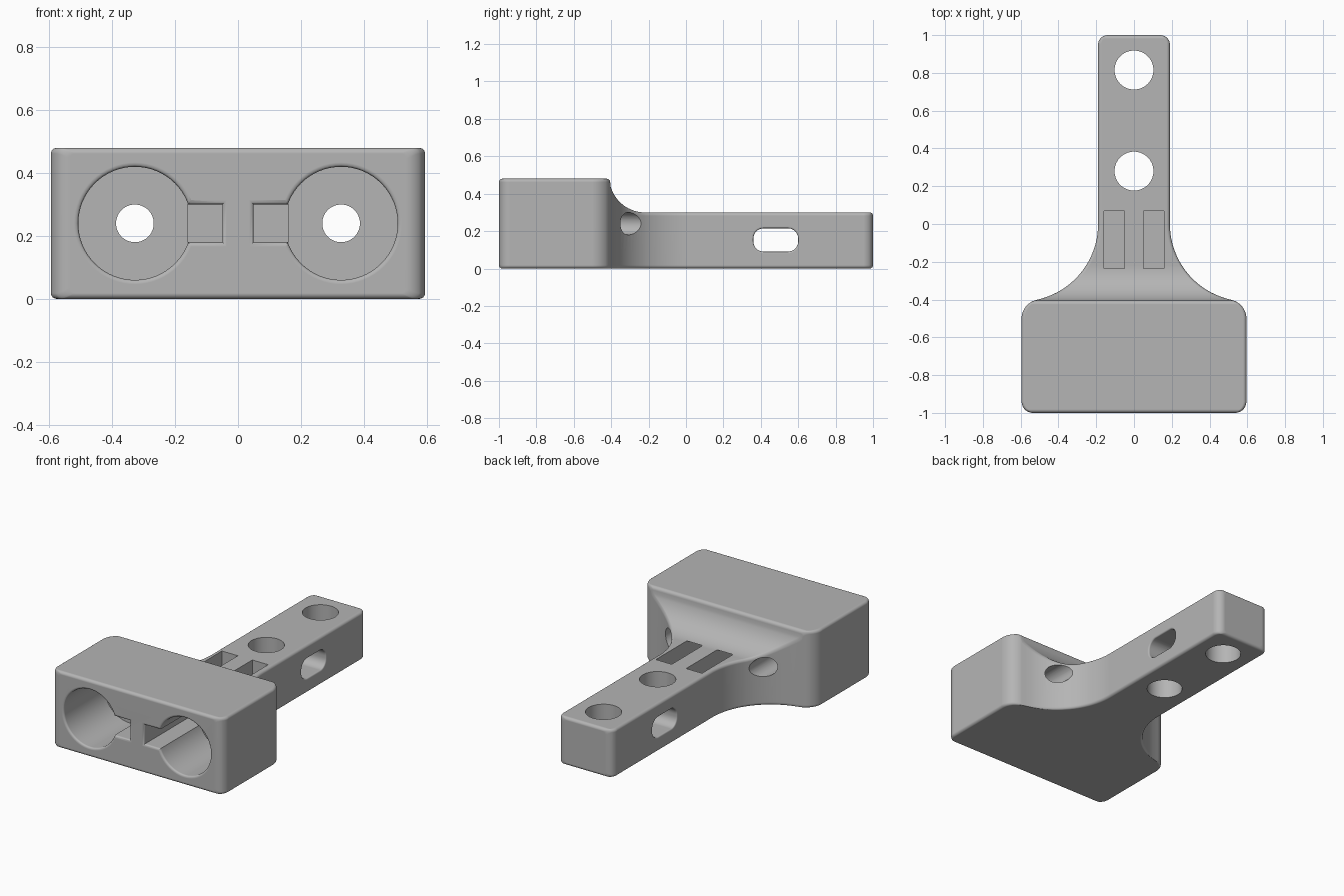
import bpy, bmesh, math

if "Cube" in bpy.data.objects:
    bpy.data.objects.remove(bpy.data.objects["Cube"])

grey = bpy.data.materials.new("plain_grey")
grey.use_nodes = True
grey.diffuse_color = (0.46, 0.46, 0.46, 1)
grey.node_tree.nodes["Principled BSDF"].inputs["Base Color"].default_value = grey.diffuse_color


def loft(name, sections):
    """Skin a closed solid through loops of equal length."""
    bm = bmesh.new()
    rings = [[bm.verts.new(p) for p in loop] for loop in sections]
    n = len(rings[0])
    for a, b in zip(rings, rings[1:]):
        for i in range(n):
            j = (i + 1) % n
            bm.faces.new((a[i], a[j], b[j], b[i]))
    bm.faces.new(rings[0])
    bm.faces.new(rings[-1])
    bmesh.ops.recalc_face_normals(bm, faces=bm.faces)
    mesh = bpy.data.meshes.new(name)
    bm.to_mesh(mesh)
    bm.free()
    mesh.materials.append(grey)
    obj = bpy.data.objects.new(name, mesh)
    bpy.context.collection.objects.link(obj)
    return obj


def rounded_rect(u0, u1, v0, v1, r, steps=6):
    """2D rounded rectangle, one arc per corner."""
    pts = []
    corners = ((u1 - r, v1 - r), (u0 + r, v1 - r), (u0 + r, v0 + r), (u1 - r, v0 + r))
    for k, (cu, cv) in enumerate(corners):
        for i in range(steps + 1):
            a = math.pi / 2 * (k + i / steps)
            pts.append((cu + r * math.cos(a), cv + r * math.sin(a)))
    return pts


def circle(u, v, r, n=64):
    return [(u + r * math.cos(2 * math.pi * i / n), v + r * math.sin(2 * math.pi * i / n))
            for i in range(n)]


def arc(r, d):
    return math.sqrt(max(r * r - d * d, 0))


# Body outline: half width and height along the length
def half_width(y):
    if y < -0.94:
        return 0.535 + arc(0.06, y + 0.94)
    if y < -0.5:
        return 0.595
    if y < -0.403:
        return 0.495 + arc(0.1, y + 0.5)
    if y < 0:
        return 0.6 - arc(0.41, y)
    return 0.19 if y < 0.95 else 0.14 + arc(0.05, y - 0.95)


def end_drop(y):
    d = max(abs(y) - 0.982, 0)
    return 0.018 - arc(0.018, d)


def top(y):
    if y < -0.425:
        z = 0.48
    elif y <= -0.405:
        z = 0.46 + arc(0.02, y + 0.425)
    elif y < -0.22:
        z = 0.49 - arc(0.19, y + 0.22)
    else:
        z = 0.3
    return z - end_drop(y)


# Stations bunch up at the ends of each interval, where the curves are steep
breaks = [-1, -0.982, -0.94, -0.5, -0.425, -0.405, -0.22, 0, 0.95, 0.982, 1]
counts = [6, 6, 1, 8, 6, 16, 12, 1, 6, 6]
stations = [breaks[0]]
for a, b, n in zip(breaks, breaks[1:], counts):
    stations += [a + (b - a) * (1 - math.cos(math.pi * i / n)) / 2 for i in range(1, n + 1)]

body = loft("bracket_body", [
    [(u, y, v) for u, v in rounded_rect(-half_width(y), half_width(y), end_drop(y), top(y), 0.018)]
    for y in stations])


# Cutters
def flare(f, n=5):
    """(depth, growth) pairs for a rounded mouth."""
    return [(f * i / n, f - arc(f, f - f * i / n)) for i in range(n + 1)]


cutters = []
mouth = [(-0.05, 0.014)] + flare(0.014)
for side in (-1, 1):
    cx = side * 0.328
    # Large round socket in the front
    steps = mouth + [(0.4, 0)]
    cutters.append(loft("socket_cutter", [
        [(u, -1 + d, v) for u, v in circle(cx, 0.24, 0.18 + g)] for d, g in steps]))
    # Square channel that breaks out through the top of the arm
    steps = mouth + [(1.07, 0)]
    x0, x1 = sorted((side * 0.05, side * 0.16))
    cutters.append(loft("channel_cutter", [
        [(u, -1 + d, v) for u, v in ((x0 - g, 0.18 - g), (x1 + g, 0.18 - g),
                                     (x1 + g, 0.3006 + g), (x0 - g, 0.3006 + g))]
        for d, g in steps]))
    # Small bore from the socket to the shoulder
    cutters.append(loft("bore_cutter", [
        [(u, y, v) for u, v in circle(cx, 0.24, 0.06, 48)] for y in (-0.65, 0.1)]))

# Vertical holes in the arm
for y in (0.28, 0.815):
    cutters.append(loft("pin_hole_cutter", [
        [(u, v, z) for u, v in circle(0, y, 0.103)] for z in (-0.1, 0.6)]))

# Oblong slot across the arm, rounded at both mouths
half = [(-0.25, 0.01)] + [(-0.19 + d, g) for d, g in flare(0.01)]
steps = half + [(-x, g) for x, g in reversed(half)]
cutters.append(loft("cross_slot_cutter", [
    [(x, u, v) for u, v in rounded_rect(0.36 - g, 0.6 + g, 0.09 - g, 0.215 + g, 0.055 + g, 8)]
    for x, g in steps]))

# Cut the body, then remove the cutters
bpy.context.view_layer.objects.active = body
for c in cutters:
    mod = body.modifiers.new("cut", "BOOLEAN")
    mod.operation = "DIFFERENCE"
    mod.solver = "EXACT"
    mod.object = c
    bpy.ops.object.modifier_apply(modifier=mod.name)
    bpy.data.objects.remove(c)

# Smooth curved areas, keep cut edges crisp and flat faces flat
bpy.ops.object.select_all(action="DESELECT")
body.select_set(True)
bpy.ops.object.shade_smooth_by_angle(angle=math.radians(32))
weighted = body.modifiers.new("weighted_normals", "WEIGHTED_NORMAL")
weighted.keep_sharp = True
